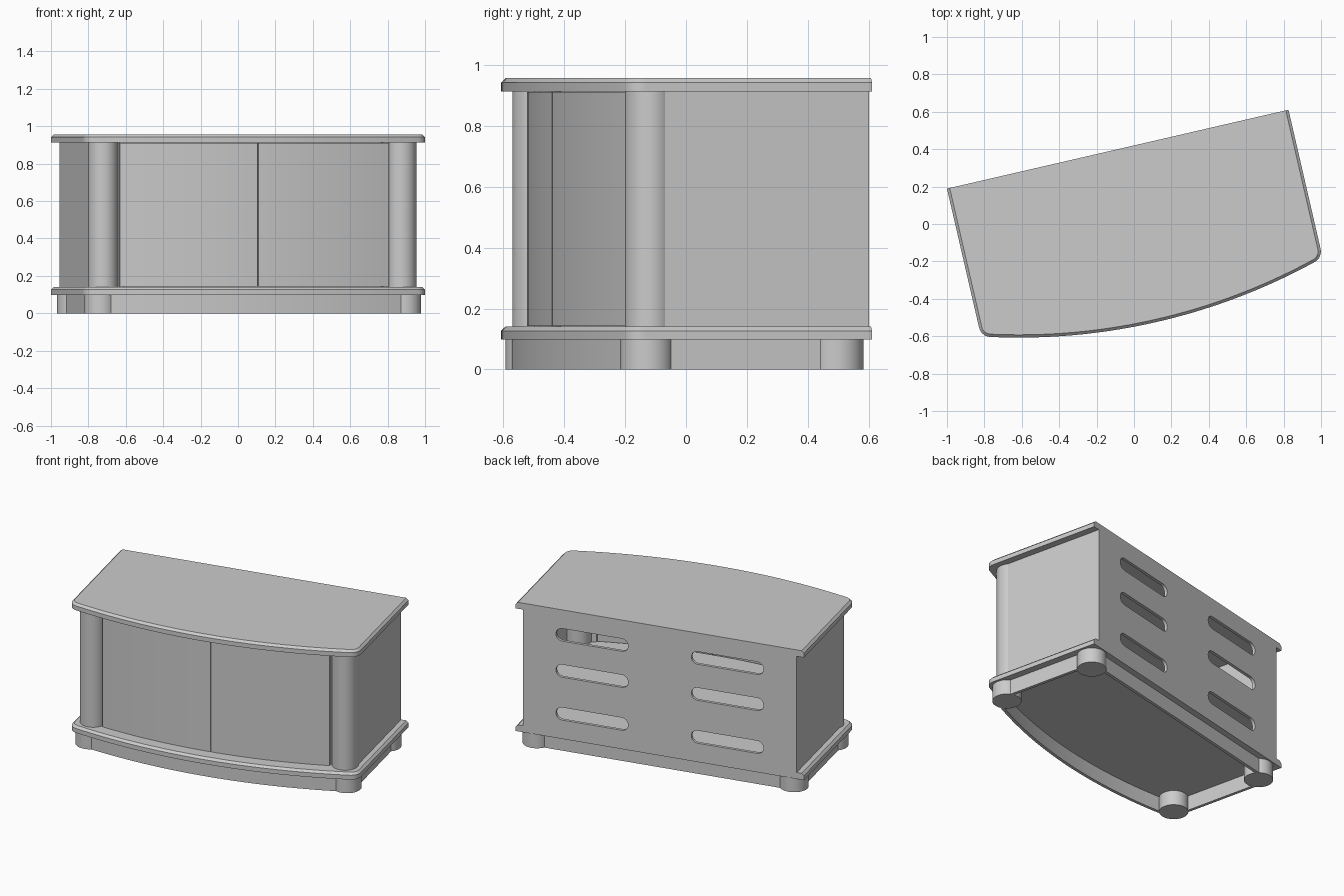
import bpy, bmesh
from math import sin, cos, pi, sqrt, asin, atan2, radians
from mathutils import Matrix

if "Cube" in bpy.data.objects:
    bpy.data.objects.remove(bpy.data.objects["Cube"])

# Local frame: origin at middle of the back edge, x along the width, -y to the bowed front
PLACE = Matrix.Translation((-0.087, 0.40, 0)) @ Matrix.Rotation(radians(13), 4, 'Z')
R = 3.3            # radius of the bowed front
HALF = 0.937       # half width of the boards
APEX = -0.947      # front-most point of the boards
CY = APEX + R      # centre of the front bow


def loft(name, layers, smooth=True):
    """Solid skinned through stacked outlines [(points, z), ...]."""
    bm = bmesh.new()
    rings = [[bm.verts.new((x, y, z)) for x, y in pts] for pts, z in layers]
    n = len(rings[0])
    for a, b in zip(rings, rings[1:]):
        for i in range(n):
            j = (i + 1) % n
            bm.faces.new((a[i], a[j], b[j], b[i]))
    bm.faces.new(rings[0][::-1])
    bm.faces.new(rings[-1])
    bmesh.ops.recalc_face_normals(bm, faces=bm.faces[:])
    me = bpy.data.meshes.new(name)
    bm.to_mesh(me)
    bm.free()
    ob = bpy.data.objects.new(name, me)
    bpy.context.collection.objects.link(ob)
    finish(ob, smooth)
    return ob


def finish(ob, smooth=True):
    ob.matrix_world = PLACE @ ob.matrix_world
    if smooth:
        bpy.ops.object.select_all(action='DESELECT')
        ob.select_set(True)
        bpy.context.view_layer.objects.active = ob
        bpy.ops.object.shade_smooth_by_angle(angle=radians(30))


def box(name, x0, x1, y0, y1, z0, z1):
    loft(name, [([(x0, y0), (x1, y0), (x1, y1), (x0, y1)], z) for z in (z0, z1)], False)


def cylinder(name, x, y, r, z0, z1, n=40):
    pts = [(x + r * cos(2 * pi * i / n), y + r * sin(2 * pi * i / n)) for i in range(n)]
    loft(name, [(pts, z0), (pts, z1)])


def arc(apex, x0, x1, n):
    """Points on the front bow shifted so its front-most point is at apex."""
    r = CY - apex
    a0, a1 = asin(x0 / r), asin(x1 / r)
    angs = [a0 + (a1 - a0) * i / n for i in range(n + 1)]
    return [(r * sin(a), CY - r * cos(a)) for a in angs]


def bowed_panel(name, apex, x0, x1, z0, z1, thick=0.02, n=20):
    pts = arc(apex, x0, x1, n) + arc(apex + thick, x0, x1, n)[::-1]
    loft(name, [(pts, z0), (pts, z1)])


def board_outline(inset, r=0.065):
    cx = HALF - r
    cy = CY - sqrt((R - r) ** 2 - cx ** 2)
    end = atan2(cy - CY, cx)            # direction where corner meets the bow
    corner = [(cx + (r - inset) * cos(end * (1 - i / 8)),
               cy + (r - inset) * sin(end * (1 - i / 8))) for i in range(9)]
    left = [(-x, y) for x, y in corner[::-1]]
    xe = (R - inset) * cos(end)
    return ([(-HALF + inset, 0)] + left + arc(APEX + inset, -xe, xe, 36)[1:-1]
            + corner + [(HALF - inset, 0)])


# Top and bottom boards with a chamfered upper edge on the sides and front
for name, z in (("bottom_board", 0.098), ("top_board", 0.913)):
    loft(name, [(board_outline(0), z), (board_outline(0), z + 0.029),
                (board_outline(0.015), z + 0.043)])

# Parts repeated left and right
for s, side in ((-1, "left"), (1, "right")):
    cylinder(side + "_column", s * 0.819, -0.724, 0.08, 0.141, 0.913)
    cylinder(side + "_front_foot", s * 0.835, -0.735, 0.088, 0, 0.098)
    cylinder(side + "_back_foot", s * 0.835, -0.095, 0.088, 0, 0.098)
    xs = sorted((s * 0.87, s * 0.89))
    box(side + "_side_panel", *xs, -0.72, 0, 0.141, 0.913)
    box(side + "_plinth_side", *xs, -0.735, -0.095, 0, 0.098)
    xs = sorted((s * 0.002, s * 0.738))
    bowed_panel(side + "_door", -0.861, *xs, 0.143, 0.911)
    xs = sorted((s * 0.71, s * 0.80))
    bowed_panel(side + "_door_jamb", -0.838, *xs, 0.141, 0.913, n=4)

# Plinth front and back, inner shelf
bowed_panel("plinth_front", -0.912, -0.83, 0.83, 0, 0.098, n=32)
box("plinth_back", -0.835, 0.835, -0.06, -0.04, 0, 0.098)
shelf = [(-0.87, -0.02), (-0.87, -0.70), (-0.74, -0.72)] + arc(-0.83, -0.73, 0.73, 20) \
    + [(0.74, -0.72), (0.87, -0.70), (0.87, -0.02)]
loft("shelf", [(shelf, 0.39), (shelf, 0.41)], False)

# Back panel with six rounded ventilation slots, drawn as a filled flat curve
cu = bpy.data.curves.new("back_panel", 'CURVE')
cu.dimensions = '2D'
cu.fill_mode = 'BOTH'
cu.extrude = 0.01


def add_loop(pts):
    sp = cu.splines.new('POLY')
    sp.points.add(len(pts) - 1)
    for p, (x, z) in zip(sp.points, pts):
        p.co = (x, z, 0, 1)
    sp.use_cyclic_u = True


add_loop([(-0.89, 0.141), (0.89, 0.141), (0.89, 0.913), (-0.89, 0.913)])
SLOT_R, SLOT_HALF = 0.042, 0.235
for cx in (-0.44, 0.44):
    for cz in (0.265, 0.55, 0.79):
        add_loop([(cx + sd * (SLOT_HALF - SLOT_R) + SLOT_R * cos(a0 + pi * i / 12),
                   cz + SLOT_R * sin(a0 + pi * i / 12))
                  for sd, a0 in ((1, -pi / 2), (-1, pi / 2)) for i in range(13)])
back = bpy.data.objects.new("back_panel", cu)
bpy.context.collection.objects.link(back)
back.matrix_world = Matrix.Translation((0, -0.01, 0)) @ Matrix.Rotation(pi / 2, 4, 'X')
bpy.ops.object.select_all(action='DESELECT')
back.select_set(True)
bpy.context.view_layer.objects.active = back
bpy.ops.object.convert(target='MESH')
finish(bpy.context.view_layer.objects.active)
